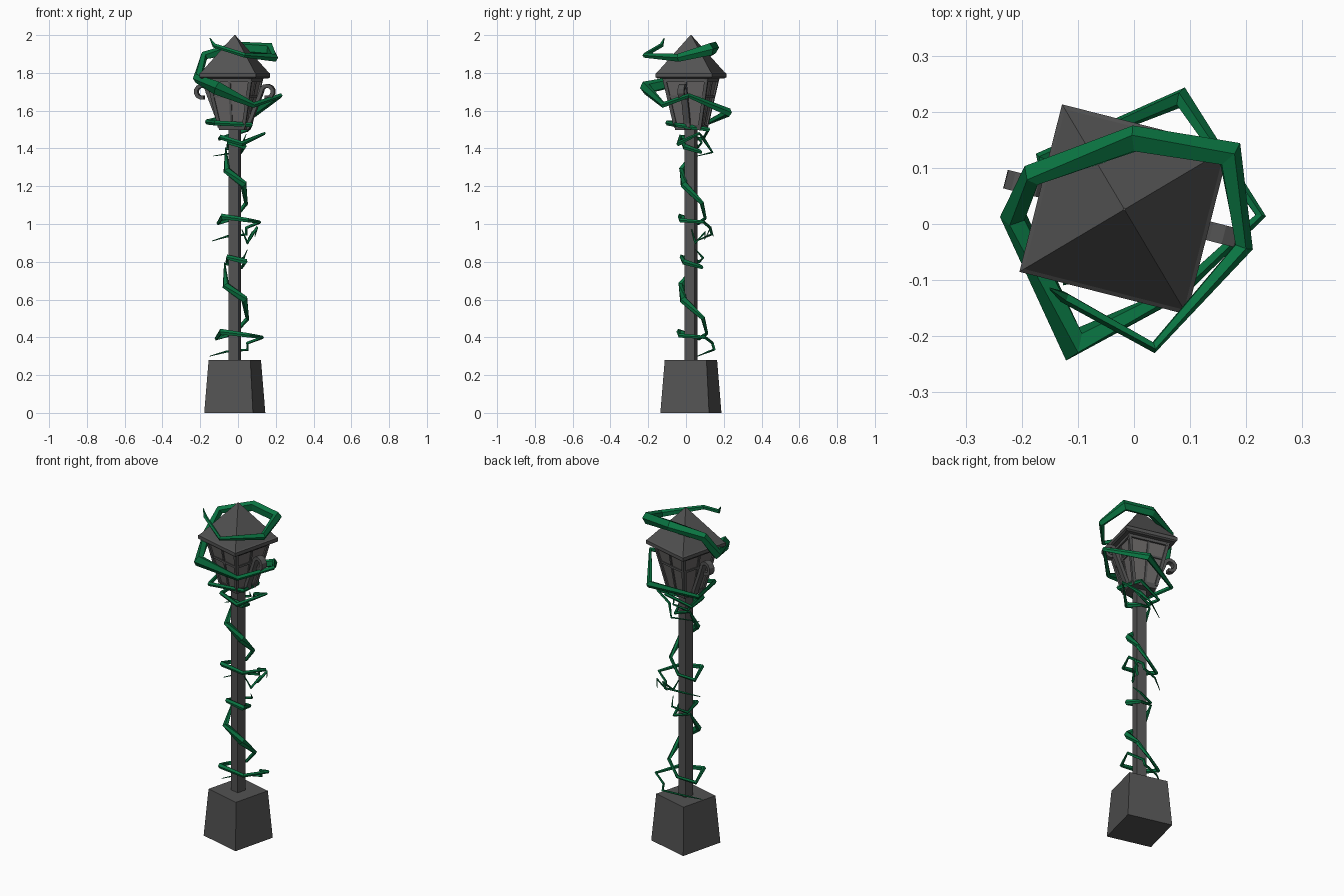
import bpy, bmesh, math
from mathutils import Vector, Matrix

if "Cube" in bpy.data.objects:
    bpy.data.objects.remove(bpy.data.objects["Cube"])

CENTRE = Vector((-0.017, 0.026, 0))
LAMP = Matrix.Translation(CENTRE) @ Matrix.Rotation(math.radians(-14.3), 4, 'Z')


def material(name, *rgb):
    m = bpy.data.materials.new(name)
    m.diffuse_color = (*rgb, 1)
    m.use_nodes = True
    m.node_tree.nodes["Principled BSDF"].inputs["Base Color"].default_value = m.diffuse_color
    return m


green = material("vine_green", 0.003, 0.18, 0.055)
iron = material("dark_iron", 0.085, 0.085, 0.085)
pane = material("dull_pane", 0.14, 0.132, 0.13)


def loft(name, rings, matrix=LAMP, mat=iron):
    """Skin a list of equal-length rings and cap both ends."""
    bm = bmesh.new()
    vs = [[bm.verts.new(p) for p in r] for r in rings]
    n = len(rings[0])
    for a, b in zip(vs, vs[1:]):
        for i in range(n):
            j = (i + 1) % n
            bm.faces.new((a[i], a[j], b[j], b[i]))
    bm.faces.new(vs[0][::-1])
    bm.faces.new(vs[-1])
    bmesh.ops.recalc_face_normals(bm, faces=bm.faces)
    me = bpy.data.meshes.new(name)
    bm.to_mesh(me)
    bm.free()
    me.materials.append(mat)
    ob = bpy.data.objects.new(name, me)
    ob.matrix_world = matrix
    bpy.context.collection.objects.link(ob)
    return ob


def square(h, z):
    return [(-h, -h, z), (h, -h, z), (h, h, z), (-h, h, z)]


def strut(name, p, q, w, matrix):
    """Square bar between two points."""
    p, q = Vector(p), Vector(q)
    t = (q - p).normalized()
    s = t.cross(Vector((0, 1, 0))).normalized()
    u = s.cross(t).normalized()
    ring = [(s * a + u * b) * w for a, b in ((-1, -1), (1, -1), (1, 1), (-1, 1))]
    return loft(name, [[c + o for o in ring] for c in (p, q)], matrix)


def vine(name, pts, sides=5):
    """Tapered low-poly tube; each point is x, y, z, radius."""
    P = [Vector(p[:3]) for p in pts]
    rings = []
    for i, p in enumerate(P):
        a, b = P[max(i - 1, 0)], P[min(i + 1, len(P) - 1)]
        t = ((p - a).normalized() + (b - p).normalized()).normalized()
        out = p - CENTRE
        out.z = 0
        s = (out - t * out.dot(t)).normalized()
        u = t.cross(s)
        rings.append([p + (s * math.cos(k) * 0.8 + u * math.sin(k)) * pts[i][3]
                      for k in (math.tau * j / sides for j in range(sides))])
    return loft(name, rings, Matrix(), green)


# Base, post and roof
loft("base", [square(0.133, 0), square(0.114, 0.28)])
loft("post", [square(0.028, 0.28), square(0.028, 1.5)])
loft("roof", [square(0.145, 1.77), square(0.154, 1.777), square(0.154, 1.797),
              square(0.147, 1.803), square(0.002, 2.0)])

# Lantern body
Z0, Z1, B, T = 1.515, 1.775, 0.066, 0.116
loft("lantern_glass", [square(B, Z0), square(T, Z1)], mat=pane)
loft("lantern_floor", [square(0.068, 1.497), square(0.074, 1.525)])


def half(z):
    return B + (T - B) * (z - Z0) / (Z1 - Z0)


# Lantern frame bars, repeated on four sides
for k in range(4):
    m = LAMP @ Matrix.Rotation(k * math.pi / 2, 4, 'Z')
    strut("corner_bar", (-B, -B, Z0), (-T, -T, Z1), 0.009, m)
    strut("middle_bar", (0, -B, Z0), (0, -T, Z1), 0.006, m)
    for z, w in ((1.675, 0.006), (1.762, 0.009)):
        h = half(z)
        strut("cross_bar", (-h, -h, z), (h, -h, z), w, m)


# Scrolled brackets on both sides
def arc(cx, cz, r, a0, a1, n):
    return [(cx + r * math.cos(math.radians(a0 + (a1 - a0) * i / n)),
             cz + r * math.sin(math.radians(a0 + (a1 - a0) * i / n))) for i in range(n + 1)]


path = arc(0.060, 1.527, 0.022, 120, 380, 6) + arc(0.178, 1.700, 0.032, 180, -110, 9)
for side in (-1, 1):
    rings = []
    for i, (x, z) in enumerate(path):
        a, b = path[max(i - 1, 0)], path[min(i + 1, len(path) - 1)]
        d = Vector((b[0] - a[0], b[1] - a[1])).normalized() * 0.010
        rings.append([(side * (x - e * d.y), y, z + e * d.x)
                      for e, y in ((-1, -.017), (1, -.017), (1, .017), (-1, .017))])
    loft("scroll_bracket", rings)

# Post vines: the same strand twice
strand = [(-.15, .06, .30, .002), (-.06, .12, .325, .006), (.05, .15, .335, .009),
          (.05, .14, .37, .009), (.13, .10, .40, .009), (.06, -.035, .41, .012),
          (-.09, -.04, .43, .016), (-.115, .07, .395, .012), (-.02, .11, .42, .010),
          (.05, .09, .50, .013), (.035, -.015, .60, .022), (-.065, -.025, .675, .022),
          (-.07, .06, .79, .007), (.02, .085, .77, .010), (.04, -.01, .80, .016),
          (-.055, -.025, .825, .014), (-.06, .07, .80, .009), (.03, .09, .82, .007),
          (.05, .05, .865, .002)]
for s, dz in ((1, 0), (0.9, 0.61)):
    vine("post_vine", [((x + .017) * s - .017, (y - .026) * s + .026, z + dz, r)
                       for x, y, z, r in strand])

# Loose zigzag sprig halfway up the post
vine("vine_sprig", [(.02, .03, .97, .003), (.05, .05, .90, .009), (.08, .10, .955, .010),
                    (.06, .10, .92, .010), (.10, .13, .98, .009), (.09, .145, .935, .002)])

# Lantern vine, winding from the post top up over the roof
vine("lantern_vine", [
    (-.13, .06, 1.36, .002), (.0, .14, 1.38, .006), (.04, .10, 1.44, .010),
    (.14, .07, 1.48, .008), (.02, -.04, 1.425, .014), (-.09, -.03, 1.46, .014),
    (-.10, .09, 1.45, .010), (.05, .12, 1.50, .012), (.07, -.05, 1.525, .012),
    (-.12, -.10, 1.535, .014), (-.165, .12, 1.54, .014), (.085, .225, 1.59, .024),
    (.225, .015, 1.68, .013), (.08, -.12, 1.63, .016), (-.11, -.215, 1.72, .038),
    (-.215, .015, 1.77, .030), (-.18, .09, 1.89, .026), (.0, .15, 1.935, .032),
    (.17, .125, 1.925, .034), (.195, -.04, 1.88, .022), (.035, -.22, 1.893, .013),
    (-.125, -.13, 1.945, .013), (-.15, -.115, 1.985, .002)])
